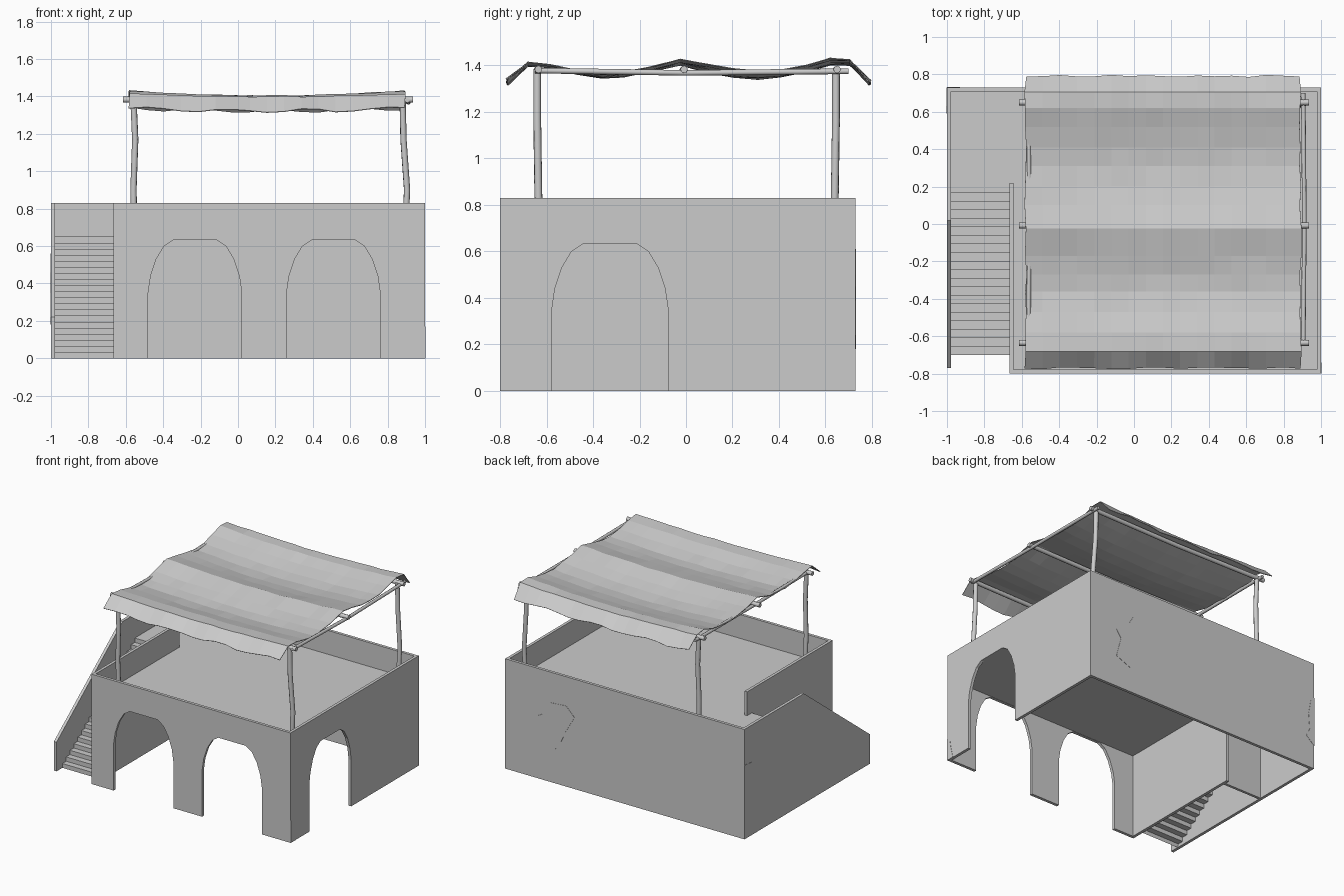
import bpy, bmesh, math, random
from mathutils import Vector

if "Cube" in bpy.data.objects:
    bpy.data.objects.remove(bpy.data.objects["Cube"])

random.seed(4)
T = 0.022            # wall thickness
H, FLOOR = 0.83, 0.65
BACK, FRONT = 0.73, -0.80


def finish(name, bm):
    bmesh.ops.recalc_face_normals(bm, faces=bm.faces)
    me = bpy.data.meshes.new(name)
    bm.to_mesh(me)
    bm.free()
    ob = bpy.data.objects.new(name, me)
    bpy.context.collection.objects.link(ob)
    return ob


def prism(name, pts, axis, a, b):
    """Extrude a 2D outline from a to b along the given axis."""
    put = {'x': lambda u, v, t: (t, u, v),
           'y': lambda u, v, t: (u, t, v),
           'z': lambda u, v, t: (u, v, t)}[axis]
    bm = bmesh.new()
    lo = [bm.verts.new(put(u, v, a)) for u, v in pts]
    hi = [bm.verts.new(put(u, v, b)) for u, v in pts]
    bm.faces.new(lo)
    bm.faces.new(hi)
    for i in range(len(pts)):
        j = (i + 1) % len(pts)
        bm.faces.new((lo[i], lo[j], hi[j], hi[i]))
    return finish(name, bm)


def box(name, x0, x1, y0, y1, z0, z1):
    return prism(name, [(x0, y0), (x1, y0), (x1, y1), (x0, y1)], 'z', z0, z1)


def arched(u0, u1, centres):
    """Wall outline with arched openings cut up from the ground."""
    half = [(.25, 0), (.25, .35), (.237, .44), (.207, .53), (.165, .60), (.115, .633)]
    pts = [(u0, 0)]
    for c in centres:
        pts += [(c - d, z) for d, z in half] + [(c + d, z) for d, z in reversed(half)]
    return pts + [(u1, 0), (u1, H), (u0, H)]


def tube(name, path, r, sides=8):
    """Pole following a slightly crooked path."""
    bm = bmesh.new()
    path = [Vector(p) for p in path]
    rot = (path[-1] - path[0]).to_track_quat('Z', 'Y')
    rings = []
    for p in path:
        rings.append([bm.verts.new(p + rot @ Vector((r * math.cos(k * math.tau / sides),
                                                     r * math.sin(k * math.tau / sides), 0)))
                      for k in range(sides)])
    for a, b in zip(rings, rings[1:]):
        for k in range(sides):
            n = (k + 1) % sides
            bm.faces.new((a[k], a[n], b[n], b[k]))
    bm.faces.new(rings[0])
    bm.faces.new(rings[-1])
    ob = finish(name, bm)
    for f in ob.data.polygons:
        f.use_smooth = len(f.vertices) == 4
    return ob


# House walls
prism("front_wall", arched(-.665, 1, [-.23, .51]), 'y', FRONT, FRONT + T)
prism("right_wall", arched(FRONT + T, BACK - T, [-.327]), 'x', 1 - T, 1)
box("back_wall", -1, 1, BACK - T, BACK, 0, H)
box("left_wall", -.665, -.665 + T, FRONT + T, .22, 0, H)

# Roof terrace and stair landing
box("roof_floor", -.665 + T, 1 - T, FRONT + T, BACK - T, .635, FLOOR)
box("stair_landing", -1 + T, -.665 + T, .165, BACK - T, .635, FLOOR)
box("landing_support_wall", -1 + T, -.665, .165, .185, 0, .635)

# Staircase: thin folded steps beside a sloping outer wall
N = 20
d, h = .865 / (N - 1), FLOOR / N
steps = []
for i in range(N):
    steps += [(-.70 + i * d, i * h), (-.70 + i * d, (i + 1) * h)]
under = [(y + .008, z - .008) for y, z in steps[1:]]
prism("stairs", steps + under[::-1], 'x', -1 + T, -.665)
prism("stair_outer_wall", [(BACK - T, 0), (BACK - T, H), (.02, H), (-.77, .22), (-.77, 0)],
      'x', -1, -1 + T)

# Worn plaster patches
prism("back_plaster_patch", [(.62, .60), (.49, .61), (.42, .54), (.49, .42), (.55, .29), (.65, .19),
                             (.77, .24), (.73, .39), (.77, .45), (.68, .50)],
      'y', BACK - .001, BACK + .002)
prism("corner_plaster_patch_back", [(-1, .56), (-.97, .53), (-.95, .42), (-.96, .30), (-.93, .24), (-1, .18)],
      'y', BACK - .001, BACK + .002)
prism("corner_plaster_patch_side", [(.73, .56), (.63, .55), (.59, .46), (.67, .35), (.61, .22), (.73, .18)],
      'x', -1.002, -.999)
prism("corner_plaster_patch_front", [(-.80, .17), (-.77, .14), (-.76, .08), (-.74, 0), (-.80, 0)],
      'x', .999, 1.002)

# Canopy posts, gently crooked
for side, x, bend in (("left", -.553, -.006), ("right", .892, .012)):
    for end, y in (("front", -.64), ("back", .645)):
        lean = .008 if end == "front" else -.008
        tube(f"{end}_{side}_post",
             [(x, y + lean, FLOOR), (x + bend, y + lean * .5, .90),
              (x - bend * .6, y, 1.17), (x - abs(bend), y, 1.385)], .017)

# Canopy frame
for name, y in (("front", -.635), ("middle", -.008), ("back", .65)):
    tube(f"{name}_cross_pole", [(-.615, y, 1.383), (.15, y - .006, 1.378), (.935, y, 1.383)], .016)
for name, x in (("left", -.565), ("right", .905)):
    tube(f"{name}_side_pole", [(x, -.65, 1.378), (x + .006, 0, 1.368), (x, .70, 1.375)], .012)

# Sagging cloth: rows of (y, edge height, middle height)
rows = [(-.77, 1.338, 1.322), (-.68, 1.412, 1.398), (-.58, 1.405, 1.392), (-.47, 1.382, 1.362),
        (-.36, 1.368, 1.347), (-.27, 1.374, 1.352), (-.17, 1.388, 1.370), (-.025, 1.428, 1.402),
        (.10, 1.402, 1.370), (.20, 1.385, 1.350), (.31, 1.374, 1.342), (.41, 1.380, 1.352),
        (.52, 1.402, 1.374), (.62, 1.430, 1.402), (.705, 1.424, 1.402), (.79, 1.335, 1.322)]
COLS = 16
bm = bmesh.new()
grid = []
for r, (y, edge, mid) in enumerate(rows):
    hem = r in (0, len(rows) - 1)
    line = []
    for c in range(COLS + 1):
        u = c / COLS
        sag = 1 - (2 * u - 1) ** 2
        z = edge + (mid - edge) * sag + random.uniform(-.003, .003)
        if hem:
            z += .010 * math.sin(u * 22 + r)
        x = -.58 + 1.47 * u
        if c in (0, COLS):
            x += random.uniform(-.006, .006)
        yy = y + (random.uniform(-.006, .006) if hem else 0)
        line.append(bm.verts.new((x, yy, z)))
    grid.append(line)
for a, b in zip(grid, grid[1:]):
    for c in range(COLS):
        bm.faces.new((a[c], a[c + 1], b[c + 1], b[c]))
cloth = finish("canopy_cloth", bm)
mod = cloth.modifiers.new("thickness", 'SOLIDIFY')
mod.thickness = .004
mod.offset = 0
